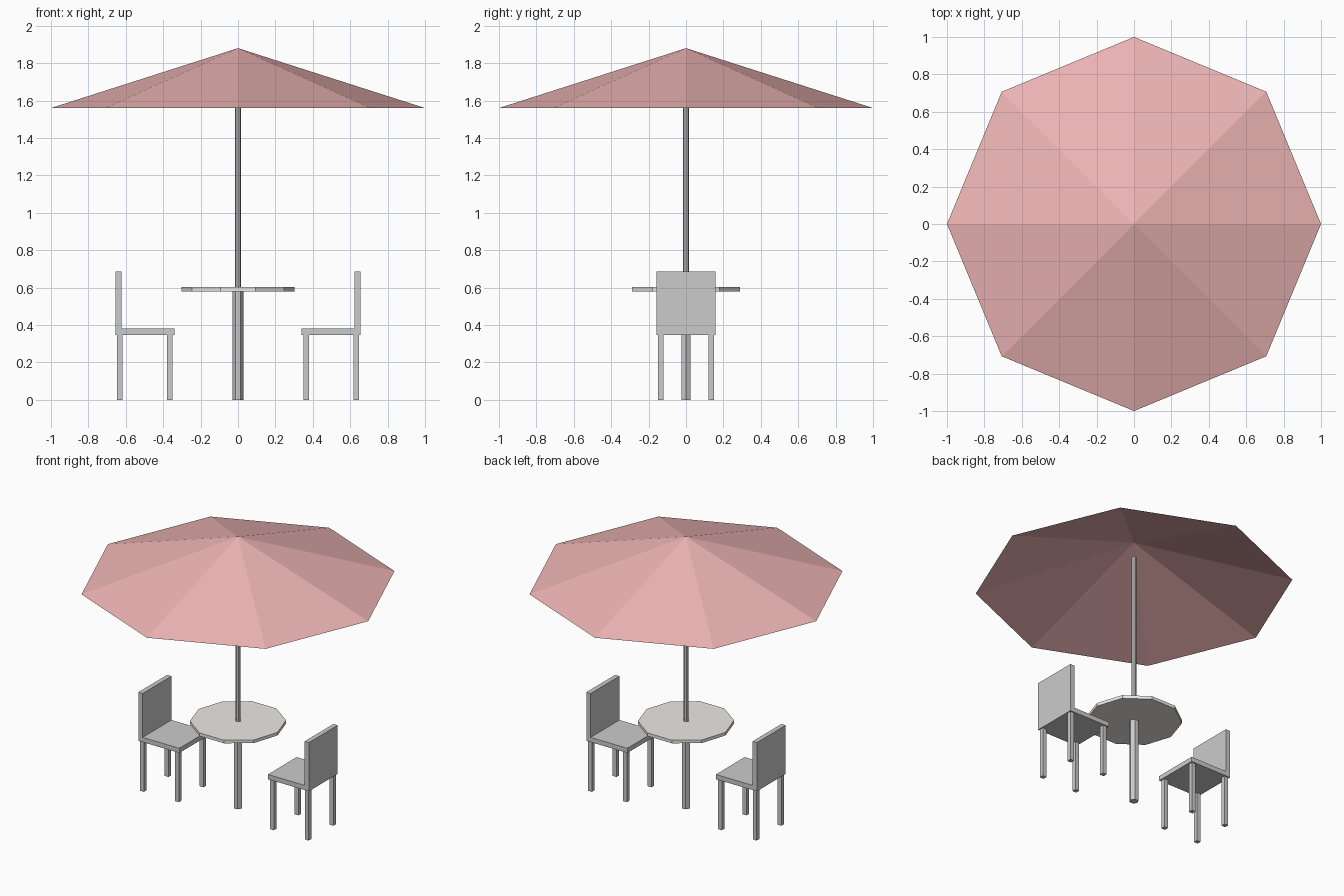
import bpy
import bmesh
from math import cos, sin, tau

if "Cube" in bpy.data.objects:
    bpy.data.objects.remove(bpy.data.objects["Cube"])


def make_material(name, rgb):
    mat = bpy.data.materials.new(name)
    mat.diffuse_color = (*rgb, 1.0)
    mat.use_nodes = True
    mat.node_tree.nodes["Principled BSDF"].inputs["Base Color"].default_value = mat.diffuse_color
    return mat


def add_object(name, bm, mat=None):
    mesh = bpy.data.meshes.new(name)
    bm.to_mesh(mesh)
    bm.free()
    obj = bpy.data.objects.new(name, mesh)
    bpy.context.collection.objects.link(obj)
    if mat:
        mesh.materials.append(mat)
    return obj


def box(name, x, y, z):
    bm = bmesh.new()
    bmesh.ops.create_cube(bm, size=1)
    for v in bm.verts:
        v.co = [(lo + hi) / 2 + c * (hi - lo) for c, (lo, hi) in zip(v.co, (x, y, z))]
    return add_object(name, bm)


def prism(name, sides, radius, z0, z1, mat=None):
    bm = bmesh.new()
    ring = [bm.verts.new((radius * cos(tau * i / sides), radius * sin(tau * i / sides), z0))
            for i in range(sides)]
    base = bm.faces.new(ring)
    top = bmesh.ops.extrude_face_region(bm, geom=[base], use_keep_orig=True)
    for g in top["geom"]:
        if isinstance(g, bmesh.types.BMVert):
            g.co.z = z1
    bmesh.ops.recalc_face_normals(bm, faces=bm.faces)
    return add_object(name, bm, mat)


red = make_material("canopy_red", (0.85, 0.46, 0.46))
cream = make_material("table_cream", (0.83, 0.82, 0.79))

# Open eight-panel canopy
bm = bmesh.new()
apex = bm.verts.new((0, 0, 1.88))
rim = [bm.verts.new((cos(tau * i / 8), sin(tau * i / 8), 1.56)) for i in range(8)]
for i in range(8):
    bm.faces.new((rim[i], rim[(i + 1) % 8], apex))
add_object("canopy", bm, red)

# Poles and table
prism("umbrella_pole", 8, 0.017, 0.58, 1.77)
prism("table_leg", 6, 0.029, 0.0, 0.585)
prism("table_top", 10, 0.303, 0.58, 0.602, cream)

# Two chairs facing the table
for label, side in (("left", -1), ("right", 1)):
    def span(a, b):
        return tuple(sorted((side * a, side * b)))

    box(f"{label}_chair_seat", span(0.34, 0.655), (-0.158, 0.158), (0.347, 0.38))
    box(f"{label}_chair_back", span(0.622, 0.655), (-0.158, 0.158), (0.38, 0.685))
    for place, x in (("front", 0.35), ("back", 0.618)):
        for end, y in (("near", -0.15), ("far", 0.12)):
            box(f"{label}_chair_{place}_{end}_leg", span(x, x + 0.03), (y, y + 0.03), (0, 0.347))
